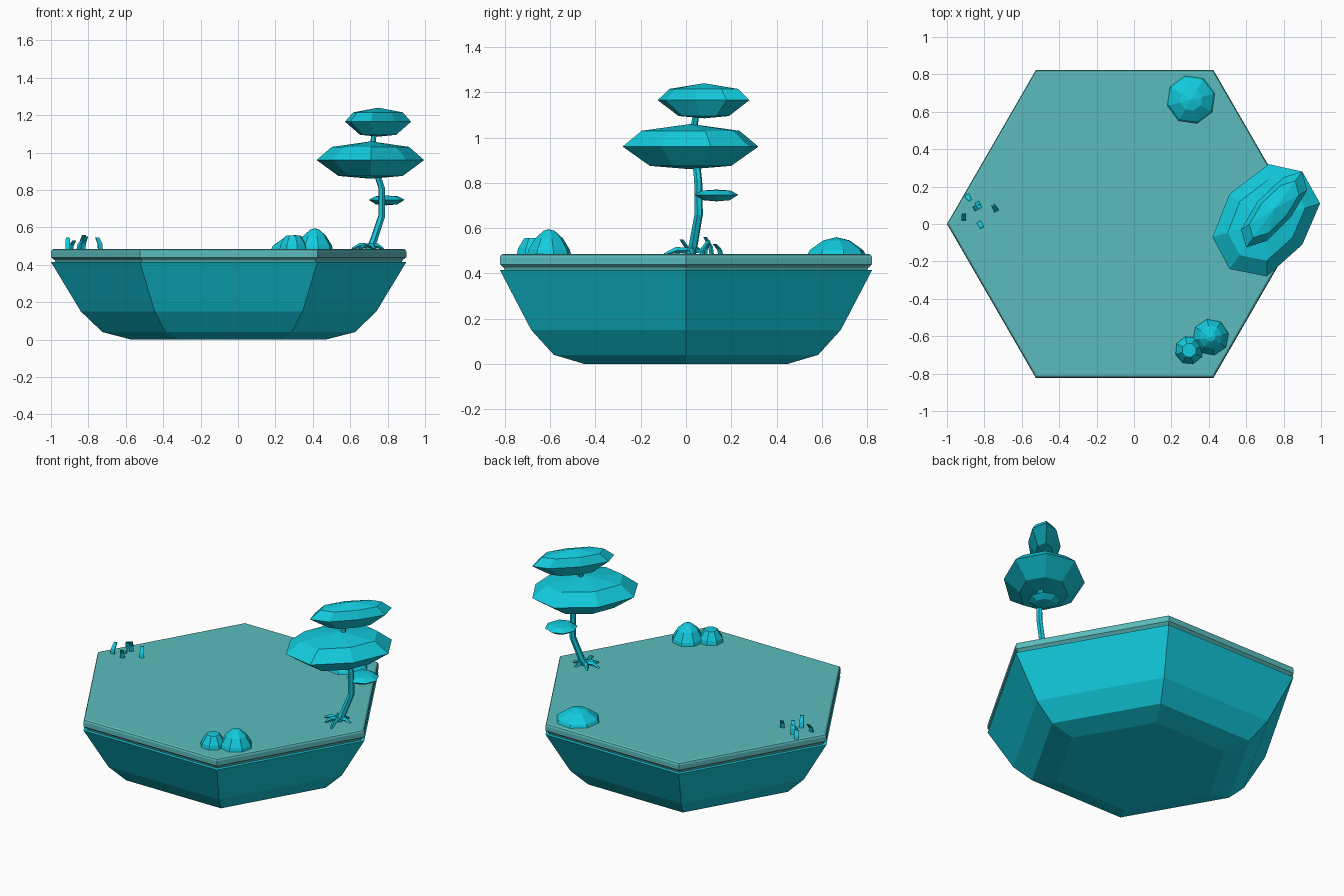
import bpy, bmesh, math
from mathutils import Vector

if "Cube" in bpy.data.objects:
    bpy.data.objects.remove(bpy.data.objects["Cube"])


def material(name, col):
    m = bpy.data.materials.new(name)
    m.diffuse_color = (*col, 1)
    m.use_nodes = True
    m.node_tree.nodes["Principled BSDF"].inputs["Base Color"].default_value = m.diffuse_color
    return m


CYAN = material("bright cyan", (0.006, 0.60, 0.73))
TEAL = material("pale teal", (0.105, 0.50, 0.51))


def finish(name, bm, mat):
    bmesh.ops.remove_doubles(bm, verts=bm.verts, dist=1e-5)
    bmesh.ops.recalc_face_normals(bm, faces=bm.faces)
    me = bpy.data.meshes.new(name)
    bm.to_mesh(me)
    bm.free()
    me.materials.append(mat)
    ob = bpy.data.objects.new(name, me)
    bpy.context.collection.objects.link(ob)
    return ob


def bridge(bm, a, b):
    n = len(a)
    for i in range(n):
        j = (i + 1) % n
        bm.faces.new((a[i], a[j], b[j], b[i]))


def stack(name, outline, centre, profile, mat):
    """Stack scaled copies of an outline; profile holds (scale, z)."""
    bm = bmesh.new()
    cx, cy = centre
    rings = []
    for s, z in profile:
        s = max(s, 1e-7)
        rings.append([bm.verts.new((cx + (x - cx) * s, cy + (y - cy) * s, z))
                      for x, y in outline])
    for a, b in zip(rings, rings[1:]):
        bridge(bm, a, b)
    bm.faces.new(rings[0])
    bm.faces.new(rings[-1])
    return finish(name, bm, mat)


def ngon(cx, cy, r, n, turn=0.0):
    return [(cx + r * math.cos(turn + math.tau * i / n),
             cy + r * math.sin(turn + math.tau * i / n)) for i in range(n)]


def tube(name, points, radii, sides, mat):
    bm = bmesh.new()
    pts = [Vector(p) for p in points]
    rings = []
    for k, (p, r) in enumerate(zip(pts, radii)):
        d = (pts[min(k + 1, len(pts) - 1)] - pts[max(k - 1, 0)]).normalized()
        u = d.cross(Vector((0.31, 0.95, 0.05))).normalized()
        v = d.cross(u)
        rings.append([bm.verts.new(p + r * (u * math.cos(a) + v * math.sin(a)))
                      for a in [math.tau * i / sides for i in range(sides)]])
    for a, b in zip(rings, rings[1:]):
        bridge(bm, a, b)
    bm.faces.new(rings[0])
    bm.faces.new(rings[-1])
    return finish(name, bm, mat)


# Hexagonal island body and its top slab
HEX = ngon(-0.05, 0, 1, 6)
stack("island_base", HEX, (-0.05, 0),
      [(0.52, 0), (0.675, 0.04), (0.79, 0.15), (0.95, 0.415)], CYAN)
stack("ground_slab", HEX, (-0.05, 0),
      [(0.925, 0.412), (0.93, 0.425), (0.95, 0.44), (0.95, 0.47),
       (0.945, 0.48), (0.935, 0.485)], TEAL)

# Tree trunk
tube("tree_trunk",
     [(0.70, 0.02, 0.475), (0.725, 0.033, 0.53), (0.768, 0.056, 0.66),
      (0.768, 0.054, 0.81), (0.742, 0.045, 0.89), (0.72, 0.032, 1.03),
      (0.73, 0.05, 1.13)],
     [0.022, 0.02, 0.019, 0.018, 0.017, 0.016, 0.014], 6, CYAN)

# Foliage pads
stack("large_foliage",
      [(0.72, 0.32), (0.90, 0.28), (0.995, 0.11), (0.90, -0.11),
       (0.71, -0.28), (0.51, -0.24), (0.42, -0.07), (0.51, 0.16)],
      (0.71, 0.02),
      [(0, 0.86), (0.6, 0.875), (1, 0.96), (0.72, 1.03), (0, 1.06)], CYAN)
stack("top_foliage",
      [(0.80, 0.25), (0.90, 0.28), (0.925, 0.18), (0.84, 0.04),
       (0.71, -0.09), (0.60, -0.125), (0.572, -0.03), (0.66, 0.12)],
      (0.75, 0.08),
      [(0, 1.085), (0.55, 1.095), (1, 1.165), (0.75, 1.215), (0, 1.24)], CYAN)
stack("small_foliage", ngon(0.795, 0.135, 0.096, 8), (0.795, 0.135),
      [(0, 0.718), (0.6, 0.723), (1, 0.747), (0.65, 0.766), (0, 0.77)], CYAN)

# Roots spreading from the trunk
for i, (a, l) in enumerate([(10, .08), (60, .07), (130, .08), (185, .09),
                            (235, .08), (285, .12)]):
    c, s = math.cos(math.radians(a)), math.sin(math.radians(a))
    tube(f"root_{i + 1}",
         [(0.70 + c * l * t, 0.02 + s * l * t, z)
          for t, z in ((0, 0.50), (0.55, 0.503), (1, 0.484))],
         [0.014, 0.013, 0.006], 4, CYAN)


# Boulders: centre, radius, sides, profile
stack("pointed_rock", ngon(0.41, -0.605, 0.10, 8, 0.2), (0.41, -0.605),
      [(1, 0.478), (0.93, 0.505), (0.62, 0.555), (0.25, 0.588), (0, 0.595)], CYAN)
stack("flat_rock", ngon(0.295, -0.675, 0.078, 8, 0.3), (0.295, -0.675),
      [(1, 0.478), (0.9, 0.51), (0.55, 0.553), (0.5, 0.557)], CYAN)
stack("wide_rock", ngon(0.305, 0.665, 0.135, 8, 0.25), (0.305, 0.665),
      [(1, 0.478), (0.9, 0.503), (0.45, 0.545), (0, 0.56)], CYAN)


# Bent grass blades: x, y, direction in degrees, height
def blade(name, x, y, ang, h, z0=0.48, w=0.013):
    d = Vector((math.cos(math.radians(ang)), math.sin(math.radians(ang)), 0))
    side = Vector((-d.y, d.x, 0))
    bm = bmesh.new()
    rings = []
    for out, up, k in ((0, -0.005, 1), (0.008, 0.5 * h, 1), (0.035, h, 0.8)):
        p = Vector((x, y, z0 + up)) + d * out
        rings.append([bm.verts.new(p + side * w * k * i + d * 0.004 * j)
                      for i, j in ((-1, -1), (1, -1), (1, 1), (-1, 1))])
    for a, b in zip(rings, rings[1:]):
        bridge(bm, a, b)
    bm.faces.new(rings[0])
    bm.faces.new(rings[-1])
    finish(name, bm, CYAN)


GRASS = [(-0.91, 0.02, 90, 0.065), (-0.895, 0.155, -55, 0.05),
         (-0.84, 0.115, -60, 0.08), (-0.855, 0.08, 30, 0.06),
         (-0.83, 0.01, -60, 0.07), (-0.735, 0.07, 120, 0.065)]
for i, g in enumerate(GRASS):
    blade(f"grass_blade_{i + 1}", *g)
